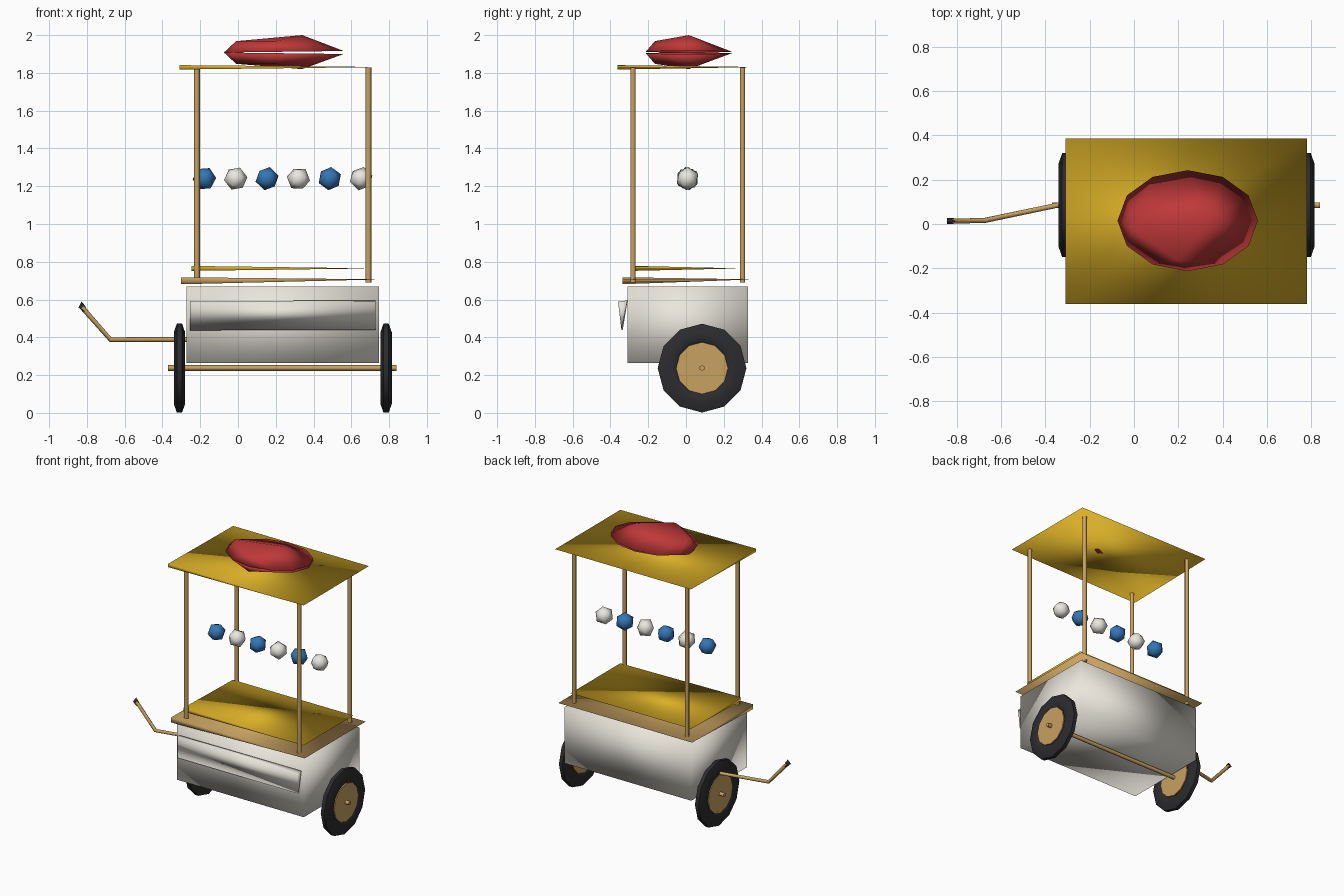
import bpy, bmesh, math, random
from mathutils import Vector, Matrix, Euler

if "Cube" in bpy.data.objects:
    bpy.data.objects.remove(bpy.data.objects["Cube"])

random.seed(4)


def material(name, rgb):
    m = bpy.data.materials.new(name)
    m.diffuse_color = (*rgb, 1)
    m.use_nodes = True
    m.node_tree.nodes["Principled BSDF"].inputs["Base Color"].default_value = m.diffuse_color
    return m


CREAM = material("cream", (0.82, 0.79, 0.71))
GOLD = material("gold", (0.70, 0.43, 0.02))
WOOD = material("wood", (0.58, 0.36, 0.12))
RED = material("red", (0.52, 0.04, 0.04))
BLUE = material("blue", (0.035, 0.18, 0.47))
WHITE = material("white", (0.82, 0.80, 0.75))
BLACK = material("black", (0.025, 0.025, 0.028))


def finish(name, bm, mat, angle=180):
    bmesh.ops.recalc_face_normals(bm, faces=bm.faces)
    mesh = bpy.data.meshes.new(name)
    bm.to_mesh(mesh)
    bm.free()
    ob = bpy.data.objects.new(name, mesh)
    bpy.context.collection.objects.link(ob)
    mesh.materials.append(mat)
    bpy.ops.object.select_all(action='DESELECT')
    ob.select_set(True)
    bpy.context.view_layer.objects.active = ob
    if angle >= 180:
        bpy.ops.object.shade_smooth()
    else:
        bpy.ops.object.shade_smooth_by_angle(angle=math.radians(angle))
    return ob


def hull(name, points, mat, angle=180):
    bm = bmesh.new()
    verts = [bm.verts.new(p) for p in points]
    bmesh.ops.convex_hull(bm, input=verts)
    loose = [v for v in bm.verts if not v.link_faces]
    bmesh.ops.delete(bm, geom=loose, context='VERTS')
    return finish(name, bm, mat, angle)


def thin_board(name, x0, x1, y0, y1, low, mid, high, mat):
    # board that is thick at its front left corner and tapers to an edge
    hull(name, [(x0, y0, low), (x0, y0, high), (x1, y0, mid), (x1, y1, mid), (x0, y1, mid)], mat)


def rod(name, path, r, mat, sides=6):
    # tube swept along a path, capped at both ends
    pts = [Vector(p) for p in path]
    bm = bmesh.new()
    rings = []
    for i, p in enumerate(pts):
        d = (pts[min(i + 1, len(pts) - 1)] - pts[max(i - 1, 0)]).normalized()
        u = d.cross(Vector((0, 1, 0))).normalized()
        w = d.cross(u)
        rings.append([bm.verts.new(p + r * (u * math.cos(a) + w * math.sin(a)))
                      for a in (2 * math.pi * k / sides for k in range(sides))])
    for a, b in zip(rings, rings[1:]):
        for k in range(sides):
            j = (k + 1) % sides
            bm.faces.new((a[k], a[j], b[j], b[k]))
    bm.faces.new(rings[0])
    bm.faces.new(rings[-1])
    return finish(name, bm, mat, 65)


def lathe_x(name, profile, centre, sides, mat):
    # closed (x, radius) profile spun around the x axis
    bm = bmesh.new()
    c = Vector(centre)
    rings = [[bm.verts.new(c + Vector((x, r * math.sin(a), -r * math.cos(a)))) for x, r in profile]
             for a in (2 * math.pi * k / sides for k in range(sides))]
    n = len(profile)
    for k in range(sides):
        a, b = rings[k], rings[(k + 1) % sides]
        for i in range(n):
            j = (i + 1) % n
            bm.faces.new((a[i], a[j], b[j], b[i]))
    return finish(name, bm, mat, 60)


# cart body
hull("cart_body", [(x, y, z) for x in (-0.273, 0.747) for y in (-0.311, 0.329) for z in (0.263, 0.67)], CREAM)

# front sign panel, a wedge that stands off the body towards its right end
hull("sign_panel", [(-0.253, -0.335, 0.592), (-0.253, -0.31, 0.592), (-0.253, -0.335, 0.437),
                    (0.727, -0.36, 0.59), (0.727, -0.31, 0.595), (0.727, -0.342, 0.44)], CREAM)

# counter, serving top and canopy
thin_board("counter_rim", -0.302, 0.772, -0.336, 0.364, 0.681, 0.707, 0.718, WOOD)
thin_board("serving_top", -0.247, 0.722, -0.276, 0.294, 0.752, 0.765, 0.778, GOLD)
thin_board("canopy", -0.31, 0.782, -0.362, 0.387, 1.818, 1.831, 1.841, GOLD)

# canopy posts
for x in (-0.218, 0.69):
    for y in (-0.281, 0.299):
        rod("canopy_post", [(x, y, 0.69), (x, y, 1.828)], 0.016, WOOD)

# roof ornament: two shallow shells meeting at a seam
for side, label in ((1, "upper"), (-1, "lower")):
    pts = []
    for k in range(12):
        a = math.pi * k / 6
        x = 0.2425 + 0.317 * math.cos(a)
        pts.append((x, 0.015 + 0.228 * math.sin(a), 1.908 + side * 0.008 * (x + 0.075) / 0.634))
    pts += [(-0.01, -0.02, 1.908 + side * 0.06), (0.2, -0.165, 1.908 + side * 0.06),
            (0.34, 0.015, 1.91 + side * 0.09)]
    hull(label + "_roof_shell", pts, RED)

# hanging row of faceted balls
for i in range(6):
    bm = bmesh.new()
    spin = Euler([random.uniform(0, 6.28) for _ in range(3)]).to_matrix().to_4x4()
    bmesh.ops.create_icosphere(bm, subdivisions=1, radius=0.063,
                               matrix=Matrix.Translation((-0.178 + 0.166 * i, 0.008, 1.24)) @ spin)
    finish("hanging_ball", bm, WHITE if i % 2 else BLUE)

# wheels: tyre and hub disc
tyre = [(-0.028, 0.15), (-0.03, 0.19), (-0.014, 0.235), (0.014, 0.235), (0.03, 0.19), (0.028, 0.15),
        (0.01, 0.125), (-0.01, 0.125)]
for x in (-0.31, 0.784):
    lathe_x("tyre", tyre, (x, 0.085, 0.237), 12, BLACK)
    rod("wheel_hub", [(x - 0.026, 0.085, 0.237), (x + 0.026, 0.085, 0.237)], 0.137, WOOD, 12)

# axle
rod("axle", [(-0.37, 0.085, 0.238), (0.84, 0.085, 0.238)], 0.015, WOOD)

# pull handle and grip
rod("pull_handle", [(-0.27, 0.1, 0.388), (-0.34, 0.086, 0.388), (-0.675, 0.016, 0.388), (-0.825, 0.013, 0.558)],
    0.013, WOOD)
hull("handle_grip", [(-0.845, 0.0, 0.558), (-0.845, 0.028, 0.558), (-0.815, 0.0, 0.535), (-0.815, 0.028, 0.535),
                     (-0.805, 0.013, 0.56), (-0.828, 0.013, 0.59)], BLACK)
